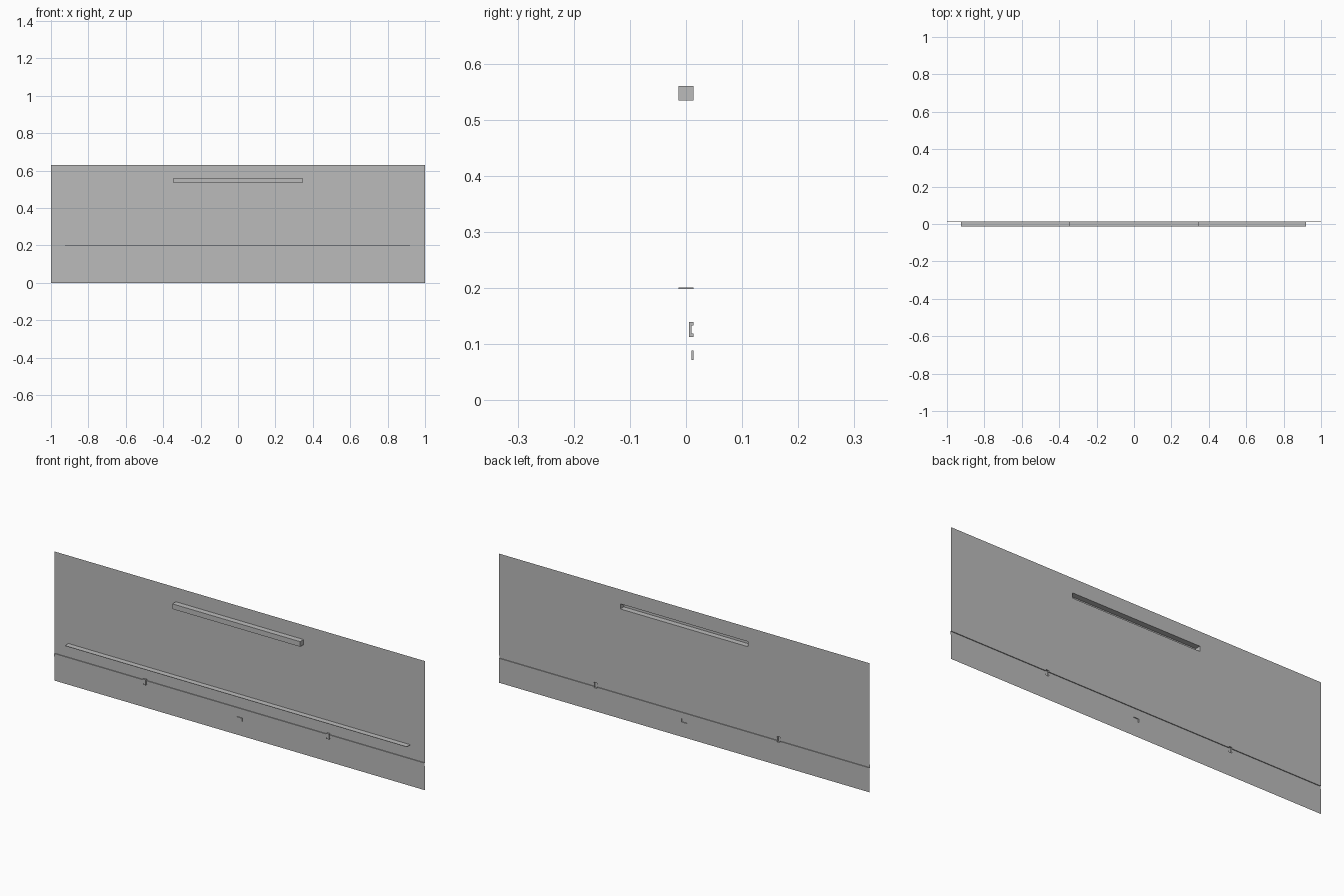
import bpy
import bmesh

cube = bpy.data.objects.get("Cube")
if cube:
    bpy.data.objects.remove(cube, do_unlink=True)

BACK = 0.0135
HEIGHT = 0.63

grey = bpy.data.materials.new("plain_grey")
grey.use_nodes = True
colour = (0.5, 0.5, 0.5, 1)
grey.diffuse_color = colour
grey.node_tree.nodes["Principled BSDF"].inputs["Base Color"].default_value = colour

# Pressed features: x0, x1, z0, z1, forward depth
handle = (-0.345, 0.345, 0.535, 0.56, 0.027)
channel = (-1, 1, 0.119, 0.134, 0.004)
latch = (-0.015, 0.015, 0.072, 0.089, 0.004)
clips = [(x - 0.008, x + 0.008, 0.113, 0.14, 0.008) for x in (-0.51, 0.48)]
features = [handle, channel, latch, *clips]


def finish(name, bm):
    mesh = bpy.data.meshes.new(name)
    bm.to_mesh(mesh)
    bm.free()
    mesh.materials.append(grey)
    obj = bpy.data.objects.new(name, mesh)
    bpy.context.collection.objects.link(obj)
    return obj


def depth(x, z):
    return max([f[4] for f in features if f[0] < x < f[1] and f[2] < z < f[3]], default=0)


# Thin sheet with the features pressed forward, hollow from behind
def pressed_sheet(name):
    xs = sorted({-1, 1} | {v for f in features for v in f[:2]})
    zs = sorted({0, HEIGHT} | {v for f in features for v in f[2:4]})
    bm = bmesh.new()

    def quad(*points):
        bm.faces.new([bm.verts.new(p) for p in points])

    for i, (x0, x1) in enumerate(zip(xs, xs[1:])):
        for j, (z0, z1) in enumerate(zip(zs, zs[1:])):
            x, z = (x0 + x1) / 2, (z0 + z1) / 2
            y = BACK - depth(x, z)
            quad((x0, y, z0), (x1, y, z0), (x1, y, z1), (x0, y, z1))
            # Side walls toward the next column and the next row
            if i + 2 < len(xs):
                y2 = BACK - depth((x1 + xs[i + 2]) / 2, z)
                if y2 != y:
                    quad((x1, y, z0), (x1, y2, z0), (x1, y2, z1), (x1, y, z1))
            if j + 2 < len(zs):
                y2 = BACK - depth(x, (z1 + zs[j + 2]) / 2)
                if y2 != y:
                    quad((x0, y, z1), (x1, y, z1), (x1, y2, z1), (x0, y2, z1))
    bmesh.ops.remove_doubles(bm, verts=bm.verts, dist=0.0001)
    return finish(name, bm)


# Thin ledge standing forward of the sheet
def ledge(name, x0, x1, z, thick):
    bm = bmesh.new()
    bmesh.ops.create_cube(bm, size=1)
    bmesh.ops.scale(bm, vec=(x1 - x0, 2 * BACK, thick), verts=bm.verts)
    bmesh.ops.translate(bm, vec=((x0 + x1) / 2, 0, z), verts=bm.verts)
    return finish(name, bm)


pressed_sheet("front_panel")
ledge("ledge", -0.925, 0.92, 0.2, 0.002)
